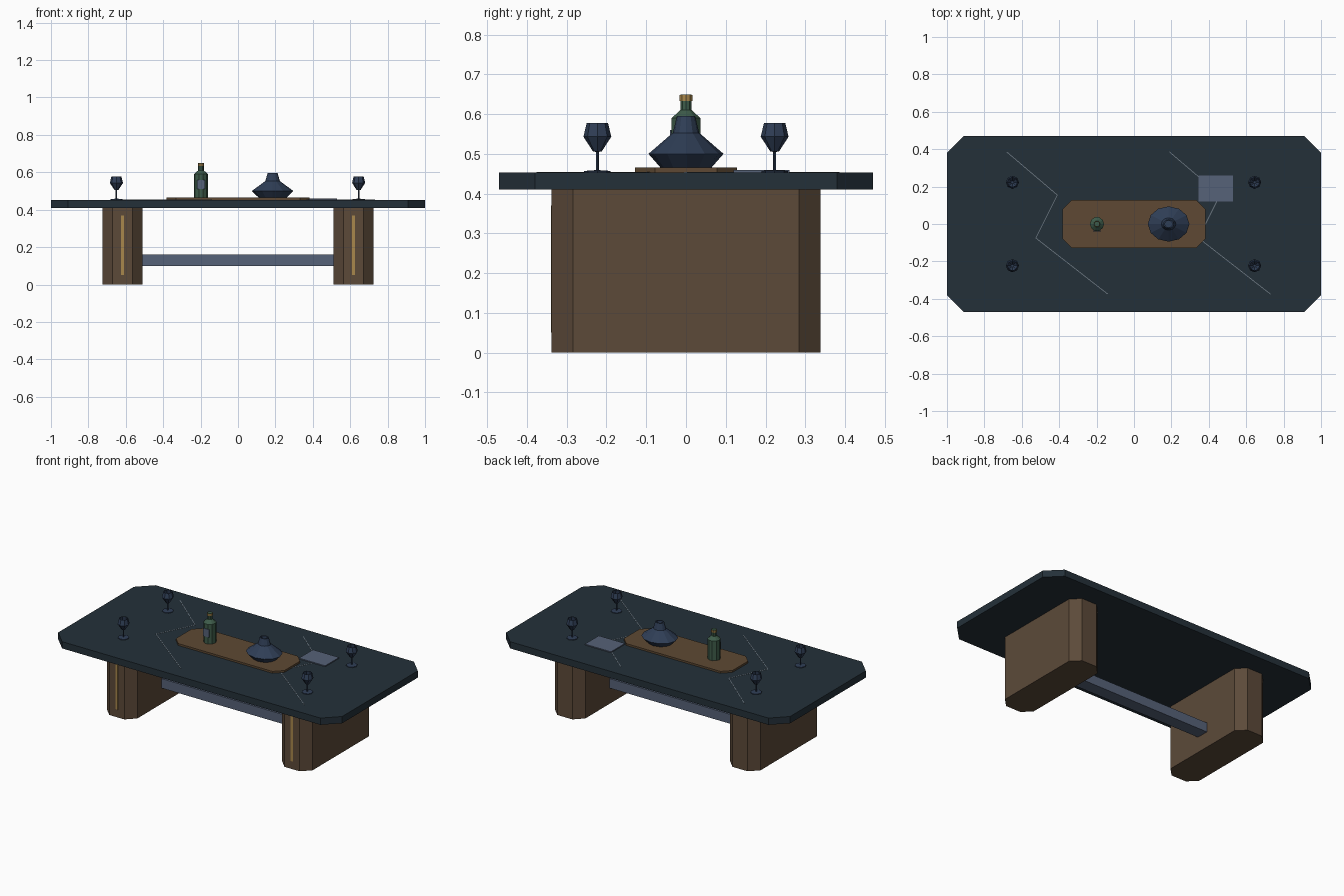
import bpy
import bmesh
import math
from mathutils import Vector

cube = bpy.data.objects.get("Cube")
if cube:
    bpy.data.objects.remove(cube, do_unlink=True)


def material(name, rgb):
    """Flat colour from 0-255 display values."""
    lin = [(c / 255 / 12.92 if c < 11 else ((c / 255 + 0.055) / 1.055) ** 2.4) for c in rgb]
    mat = bpy.data.materials.new(name)
    mat.use_nodes = True
    mat.diffuse_color = (*lin, 1)
    bsdf = mat.node_tree.nodes["Principled BSDF"]
    bsdf.inputs["Base Color"].default_value = (*lin, 1)
    bsdf.inputs["Roughness"].default_value = 0.7
    return mat


STONE = material("dark stone", (36, 48, 57))
WOOD = material("brown wood", (92, 74, 57))
TRAY = material("tray wood", (94, 73, 51))
STEEL = material("blue grey", (86, 98, 120))
GOLD = material("brass", (168, 135, 76))
GREEN = material("green glass", (62, 92, 74))
NAVY = material("navy glass", (47, 62, 86))
VEIN = material("pale vein", (112, 124, 134))


def finish(name, bm, mat, loc=(0, 0, 0)):
    bmesh.ops.recalc_face_normals(bm, faces=bm.faces)
    mesh = bpy.data.meshes.new(name)
    bm.to_mesh(mesh)
    bm.free()
    mesh.materials.append(mat)
    obj = bpy.data.objects.new(name, mesh)
    obj.location = loc
    bpy.context.collection.objects.link(obj)
    return obj


def slab(name, mat, center, half, z, cut=0):
    """Upright block with optional chamfered corners."""
    hx, hy = half
    if cut:
        pts = [(hx, hy - cut), (hx - cut, hy), (cut - hx, hy), (-hx, hy - cut),
               (-hx, cut - hy), (cut - hx, -hy), (hx - cut, -hy), (hx, cut - hy)]
    else:
        pts = [(hx, hy), (-hx, hy), (-hx, -hy), (hx, -hy)]
    bm = bmesh.new()
    low = [bm.verts.new((x, y, z[0])) for x, y in pts]
    high = [bm.verts.new((x, y, z[1])) for x, y in pts]
    bm.faces.new(low)
    bm.faces.new(high)
    for i in range(len(pts)):
        j = (i + 1) % len(pts)
        bm.faces.new((low[i], low[j], high[j], high[i]))
    return finish(name, bm, mat, (*center, 0))


def lathe(name, mat, center, profile, sides, squash=1, cap_top=True):
    """Faceted turned shape from (radius, height) pairs."""
    bm = bmesh.new()
    rings = []
    for r, z in profile:
        angles = [math.tau * i / sides for i in range(sides)]
        rings.append([bm.verts.new((r * math.cos(a), r * math.sin(a) * squash, z)) for a in angles])
    for a, b in zip(rings, rings[1:]):
        for i in range(sides):
            j = (i + 1) % sides
            bm.faces.new((a[i], a[j], b[j], b[i]))
    bm.faces.new(rings[0])
    if cap_top:
        bm.faces.new(rings[-1])
    return finish(name, bm, mat, (*center, 0))


# Table: top, two pedestals with brass inlays, stretcher
TOP = 0.453
slab("table_top", STONE, (0, 0), (1, 0.47), (0.41, TOP), 0.09)
for side, sx in (("left", 1), ("right", -1)):
    slab(side + "_pedestal", WOOD, (sx * 0.617, 0), (0.107, 0.338), (0, 0.41), 0.054)
    slab(side + "_inlay", GOLD, (sx * 0.617, -0.338), (0.008, 0.002), (0.05, 0.37))
slab("stretcher", STEEL, (0, 0), (0.515, 0.04), (0.10, 0.16))

# Thin zigzag veins on the stone
path = [(-0.68, 0.385), (-0.41, 0.155), (-0.525, -0.075), (-0.14, -0.375)]
for n, shift in enumerate((0, 0.87)):
    for k, (a, b) in enumerate(zip(path, path[1:])):
        a, b = Vector(a), Vector(b)
        mid, d = (a + b) / 2, b - a
        vein = slab(f"vein_{n}_{k}", VEIN, (mid.x + shift, mid.y),
                    (d.length / 2, 0.002), (TOP - 0.001, TOP + 0.001))
        vein.rotation_euler.z = math.atan2(d.y, d.x)

# Tray and folded sheet
TRAY_TOP = 0.465
slab("tray", TRAY, (0, 0), (0.382, 0.128), (TOP, TRAY_TOP), 0.05)
slab("sheet", STEEL, (0.438, 0.19), (0.092, 0.07), (TOP, 0.459))

# Bottle with label and brass collar
bottle = (-0.198, 0)
lathe("bottle", GREEN, bottle, [(0.038, TRAY_TOP), (0.038, 0.59), (0.015, 0.61), (0.015, 0.649)], 10)
lathe("bottle_collar", GOLD, bottle, [(0.017, 0.633), (0.017, 0.648)], 10, cap_top=False)
slab("bottle_label", STEEL, (-0.198, -0.038), (0.021, 0.002), (0.51, 0.56))

# Wide decanter, open at the mouth
lathe("decanter", NAVY, (0.185, 0),
      [(0.075, TRAY_TOP), (0.111, 0.5), (0.039, 0.553), (0.027, 0.595), (0.02, 0.595), (0.02, 0.57)],
      12, 0.85)

# Four stemmed glasses with hollow bowls
glass = [(0.033, TOP), (0.033, 0.457), (0.004, 0.459), (0.004, 0.505), (0.011, 0.506),
         (0.035, 0.543), (0.027, 0.577), (0.025, 0.577), (0.031, 0.543), (0.008, 0.51)]
for side, x in (("left", 0.645), ("right", -0.65)):
    for end, y in (("front", -0.223), ("back", 0.223)):
        lathe(f"{end}_{side}_glass", NAVY, (x, y), glass, 8)
